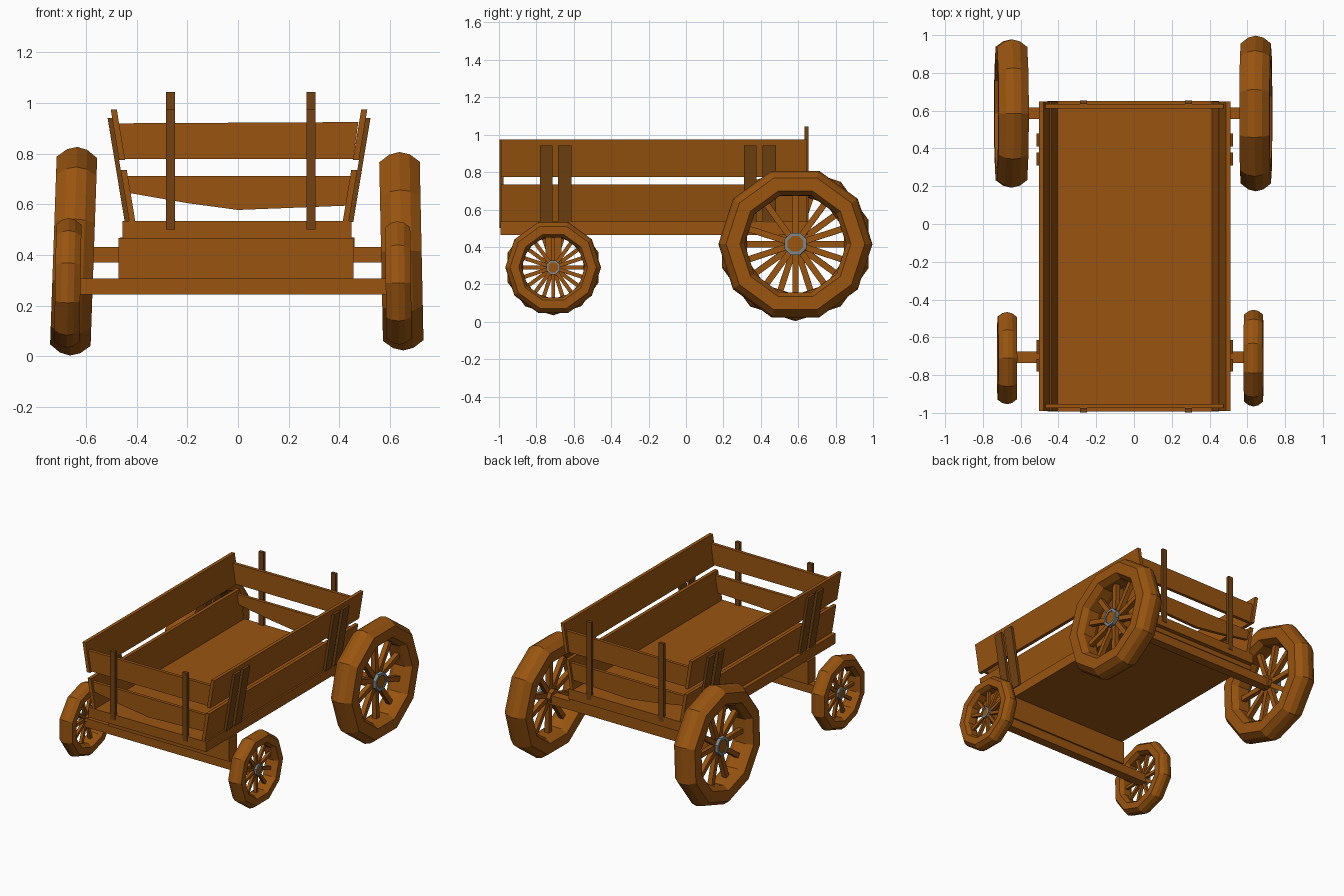
import bpy, bmesh
from math import sin, cos, pi, radians
from mathutils import Matrix, Vector

if "Cube" in bpy.data.objects:
    bpy.data.objects.remove(bpy.data.objects["Cube"])


def material(name, rgb):
    m = bpy.data.materials.new(name)
    m.diffuse_color = (*rgb, 1)
    m.use_nodes = True
    m.node_tree.nodes["Principled BSDF"].inputs["Base Color"].default_value = m.diffuse_color
    return m


WOOD = material("wood", (0.32, 0.09, 0.005))
DARK = material("dark_wood", (0.17, 0.055, 0.006))
IRON = material("iron", (0.2, 0.24, 0.25))


def finish(name, bm, mat, matrix=None):
    bmesh.ops.recalc_face_normals(bm, faces=bm.faces)
    if matrix is not None:
        bm.transform(matrix)
    me = bpy.data.meshes.new(name)
    bm.to_mesh(me)
    bm.free()
    me.materials.append(mat)
    ob = bpy.data.objects.new(name, me)
    bpy.context.collection.objects.link(ob)
    return ob


def add_box(bm, lo, hi, matrix=Matrix()):
    lo, hi = Vector(lo), Vector(hi)
    size = Matrix.Diagonal((*(hi - lo), 1))
    bmesh.ops.create_cube(bm, size=1, matrix=matrix @ Matrix.Translation((lo + hi) / 2) @ size)


def box(name, lo, hi, mat=WOOD):
    bm = bmesh.new()
    add_box(bm, lo, hi)
    return finish(name, bm, mat)


def prism(name, outline, axis, a, b, mat=WOOD):
    """Extrude a 2D outline along x or y between a and b."""
    bm = bmesh.new()
    place = (lambda u, v, t: (u, t, v))
    ends = [[bm.verts.new(place(u, v, t)) for u, v in outline] for t in (a, b)]
    bm.faces.new(ends[0])
    bm.faces.new(ends[1])
    n = len(outline)
    for i in range(n):
        j = (i + 1) % n
        bm.faces.new((ends[0][i], ends[0][j], ends[1][j], ends[1][i]))
    return finish(name, bm, mat)


def add_lathe(bm, profile, sides, phase=0):
    """Closed profile of (x, radius) turned around the x axis."""
    rings = [[bm.verts.new((x, r * cos(a), r * sin(a))) for x, r in profile]
             for a in (phase + 2 * pi * k / sides for k in range(sides))]
    n = len(profile)
    for k in range(sides):
        p, q = rings[k], rings[(k + 1) % sides]
        for i in range(n):
            j = (i + 1) % n
            bm.faces.new((p[i], p[j], q[j], q[i]))


def wheel(name, centre, radius, half, side, tilt, phase):
    place = Matrix.Translation(centre) @ Matrix.Rotation(radians(tilt), 4, 'Y')
    # faceted rim with a crowned tread
    bm = bmesh.new()
    half_profile = [(0.5, 0.66), (1, 0.72), (1, 0.9), (0.5, 0.975)]
    prof = [(x * half, r * radius) for x, r in half_profile] + [(0, radius)]
    prof += [(-x * half, r * radius) for x, r in reversed(half_profile)]
    add_lathe(bm, prof, 10, phase)
    finish(name + "_rim", bm, WOOD, place)
    # spokes
    bm = bmesh.new()
    w = 0.04 * radius
    for k in range(10):
        add_box(bm, (-w, -w, 0.06 * radius), (w, w, 0.70 * radius),
                Matrix.Rotation(phase + 2 * pi * k / 10, 4, 'X'))
    finish(name + "_spokes", bm, WOOD, place)
    # hub and iron band
    bm = bmesh.new()
    bmesh.ops.create_cone(bm, cap_ends=True, segments=8, radius1=0.12 * radius,
                          radius2=0.12 * radius, depth=1.1 * half,
                          matrix=Matrix.Rotation(pi / 2, 4, 'Y'))
    finish(name + "_hub", bm, WOOD, place)
    bm = bmesh.new()
    a, b = side * 0.3 * half, side * 0.62 * half
    add_lathe(bm, [(a, 0.11 * radius), (b, 0.11 * radius), (b, 0.155 * radius),
                   (a, 0.155 * radius)], 8, pi / 8)
    finish(name + "_hub_band", bm, IRON, place)


# wheels: large at the back, small at the front
wheel("rear_wheel_right", (0.645, 0.585, 0.415), 0.412, 0.08, 1, -1.2, 0)
wheel("rear_wheel_left", (-0.649, 0.585, 0.415), 0.412, 0.08, -1, 2, pi / 10)
wheel("front_wheel_right", (0.633, -0.71, 0.29), 0.256, 0.05, 1, -0.8, 0)
wheel("front_wheel_left", (-0.672, -0.71, 0.29), 0.256, 0.05, -1, 1, pi / 10)

# axles and bolsters
box("rear_axle", (-0.65, 0.556, 0.37), (0.645, 0.617, 0.432))
box("rear_bolster", (-0.465, 0.55, 0.432), (0.46, 0.622, 0.47))
box("front_axle", (-0.67, -0.737, 0.245), (0.633, -0.676, 0.307))
box("front_bolster", (-0.472, -0.75, 0.307), (0.457, -0.665, 0.468))

# bed floor
box("bed_floor", (-0.457, -0.992, 0.465), (0.449, 0.652, 0.535))

# leaning sides: two boards and four stakes each
SLOPE = 0.165


def leaning(name, side, z0, z1, x_in, x_out, y0, y1, mat):
    pts = [(x_in, z0), (x_out, z0), (x_out, z1), (x_in, z1)]
    shift = 0.004
    out = [(side * (x + SLOPE * (z - 0.535)) + shift, z) for x, z in pts]
    prism(name, out, 'y', y0, y1, mat)


for side, tag in ((-1, "left"), (1, "right")):
    leaning(f"lower_side_board_{tag}", side, 0.535, 0.735, 0.41, 0.434, -0.99, 0.648, WOOD)
    leaning(f"upper_side_board_{tag}", side, 0.775, 0.975, 0.41, 0.434, -0.99, 0.648, WOOD)
    for i, (a, b) in enumerate(((-0.78, -0.714), (-0.685, -0.613), (0.31, 0.378), (0.41, 0.48))):
        leaning(f"side_stake_{tag}_{i + 1}", side, 0.53, 0.942, 0.434, 0.452, a, b, DARK)

# end boards: straight upper, worn lower edge on the bottom one
for tag, y in (("front", -0.965), ("rear", 0.622)):
    prism(f"upper_end_board_{tag}",
          [(-0.45, 0.78), (0.455, 0.78), (0.475, 0.925), (-0.47, 0.92)], 'y', y - 0.01, y + 0.012)
    prism(f"lower_end_board_{tag}",
          [(-0.43, 0.645), (-0.2, 0.605), (0, 0.578), (0.43, 0.595), (0.448, 0.712), (-0.445, 0.712)],
          'y', y - 0.01, y + 0.012)

# upright end stakes
for tag, y0, y1, top in (("front", -0.998, -0.975, 0.975), ("rear", 0.634, 0.655, 1.043)):
    for side, x in (("left", -0.267), ("right", 0.288)):
        box(f"end_stake_{tag}_{side}", (x - 0.018, y0, 0.5), (x + 0.018, y1, top), DARK)
